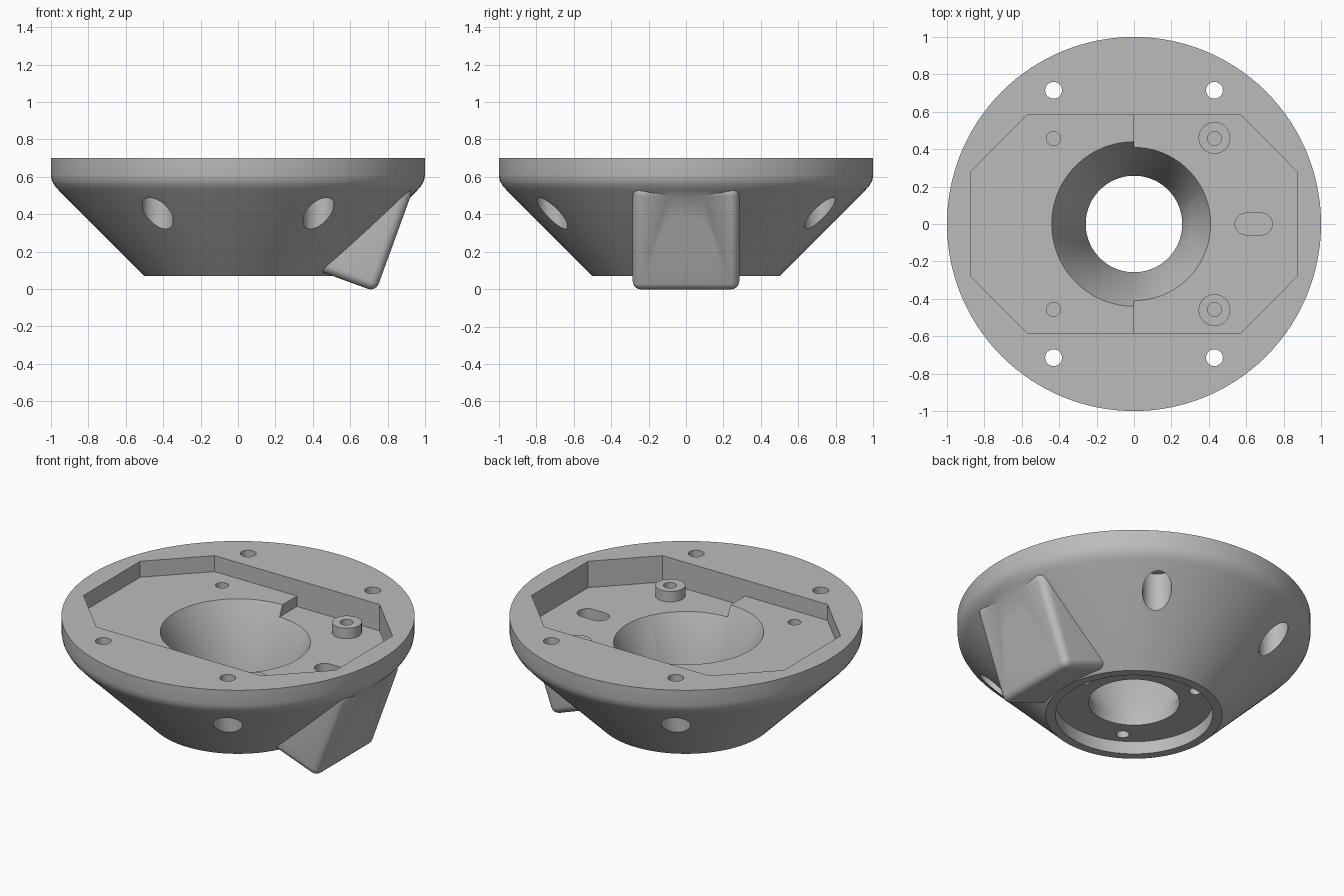
import bpy, bmesh, math
from mathutils import Matrix, Vector

cube = bpy.data.objects.get("Cube")
if cube:
    bpy.data.objects.remove(cube, do_unlink=True)

grey = bpy.data.materials.new("plain grey")
grey.use_nodes = True
COLOR = (0.5, 0.5, 0.5, 1)
grey.diffuse_color = COLOR
grey.node_tree.nodes["Principled BSDF"].inputs["Base Color"].default_value = COLOR


def make(name, bm):
    bmesh.ops.recalc_face_normals(bm, faces=bm.faces)
    mesh = bpy.data.meshes.new(name)
    bm.to_mesh(mesh)
    bm.free()
    mesh.materials.append(grey)
    obj = bpy.data.objects.new(name, mesh)
    bpy.context.collection.objects.link(obj)
    return obj


def loft(name, loops):
    """Closed solid through a stack of matching point loops."""
    bm = bmesh.new()
    rings = [[bm.verts.new(p) for p in loop] for loop in loops]
    n = len(rings[0])
    for a, b in zip(rings, rings[1:]):
        for i in range(n):
            j = (i + 1) % n
            bm.faces.new((a[i], a[j], b[j], b[i]))
    bm.faces.new(rings[0][::-1])
    bm.faces.new(rings[-1])
    return make(name, bm)


def lathe(name, profile, x=0, y=0, seg=32):
    angles = [2 * math.pi * i / seg for i in range(seg)]
    return loft(name, [[(x + r * math.cos(a), y + r * math.sin(a), z) for a in angles]
                       for r, z in profile])


def prism(name, outline, z0, z1):
    return loft(name, [[(x, y, z) for x, y in outline] for z in (z0, z1)])


def combine(target, tool, operation):
    mod = target.modifiers.new("join", "BOOLEAN")
    mod.operation, mod.object, mod.solver = operation, tool, "EXACT"
    bpy.ops.object.select_all(action="DESELECT")
    bpy.context.view_layer.objects.active = target
    target.select_set(True)
    bpy.ops.object.modifier_apply(modifier=mod.name)
    bpy.data.objects.remove(tool, do_unlink=True)


def cut(tool):
    combine(housing, tool, "DIFFERENCE")


# Conical housing with a short straight rim
housing = lathe("conical_housing",
                [(0.5, 0.07), (0.96, 0.53), (0.98, 0.553), (0.995, 0.58), (1, 0.61), (1, 0.7)],
                seg=128)

# Tilted side block with rounded edges
TILT = math.radians(20)
out = Vector((math.cos(TILT), 0, -math.sin(TILT)))
up = Vector((math.sin(TILT), 0, math.cos(TILT)))
corner = Vector((0.737, 0, -0.014))
rotation = Matrix.Rotation(TILT, 4, "Y")
depth, height = 0.44, 0.59
bm = bmesh.new()
bmesh.ops.create_cube(bm, size=1)
bmesh.ops.scale(bm, vec=(depth, 0.57, height), verts=bm.verts)
edges = [e for e in bm.edges if sum(v.co.x for v in e.verts) > -0.1]
bmesh.ops.bevel(bm, geom=edges, offset=0.045, segments=6, profile=0.5, affect="EDGES")
bm.transform(Matrix.Translation(corner - out * depth / 2 + up * height / 2) @ rotation)
combine(housing, make("side_block", bm), "UNION")

# Eight-sided pocket: high floor on one half, low floor on the other
X, Y, CX, CY = 0.872, 0.583, 0.57, 0.28
HIGH, LOW, TOP = 0.6, 0.535, 0.9
half = [(0, -Y), (CX, -Y), (X, -CY), (X, CY), (CX, Y), (0, Y)]
whole = half[1:5] + [(-x, y) for x, y in half[4:0:-1]]
cut(prism("pocket_high", whole, HIGH, TOP))
cut(prism("pocket_low", half, LOW, TOP))

# Screw bosses on the low floor
for s in (-1, 1):
    combine(housing, lathe("boss", [(0.085, LOW - 0.05), (0.085, HIGH)], 0.43, 0.46 * s), "UNION")

# Central funnel and round recess underneath
cut(lathe("funnel", [(0.258, -0.1), (0.258, 0.21), (0.44, HIGH), (0.487, 0.7)], seg=96))
cut(lathe("bottom_recess", [(0.446, -0.2), (0.446, 0.15)], seg=96))

# Tilted bore through the block into the funnel
bm = bmesh.new()
bmesh.ops.create_cone(bm, cap_ends=True, segments=64, radius1=0.143, radius2=0.143, depth=0.9)
bm.transform(Matrix.Translation(corner + up * 0.28 - out * 0.25)
             @ rotation @ Matrix.Rotation(math.pi / 2, 4, "Y"))
cut(make("side_bore", bm))

# Slot from the low floor down into the bore
slot = []
for cx, start in ((0.682, -90), (0.598, 90)):
    for i in range(13):
        a = math.radians(start + 15 * i)
        slot.append((cx + 0.058 * math.cos(a), 0.058 * math.sin(a)))
cut(prism("slot", slot, 0.38, 0.65))

# Mounting holes with counterbores from below, and small screw holes
for sx in (-1, 1):
    for sy in (-1, 1):
        cut(lathe("mount_hole", [(0.045, 0.1), (0.045, 0.9)], 0.43 * sx, 0.715 * sy))
        cut(lathe("counterbore", [(0.083, 0.1), (0.083, 0.56)], 0.43 * sx, 0.715 * sy))
        cut(lathe("screw_hole", [(0.037, 0.43), (0.037, 0.8)], 0.43 * sx, 0.457 * sy))
for k in range(3):
    a = k * 2 * math.pi / 3
    cut(lathe("base_hole", [(0.037, 0.1), (0.037, 0.29)],
              0.37 * math.cos(a), 0.37 * math.sin(a)))

bpy.ops.object.select_all(action="DESELECT")
housing.select_set(True)
bpy.context.view_layer.objects.active = housing
bpy.ops.object.shade_smooth_by_angle(angle=math.radians(30))
